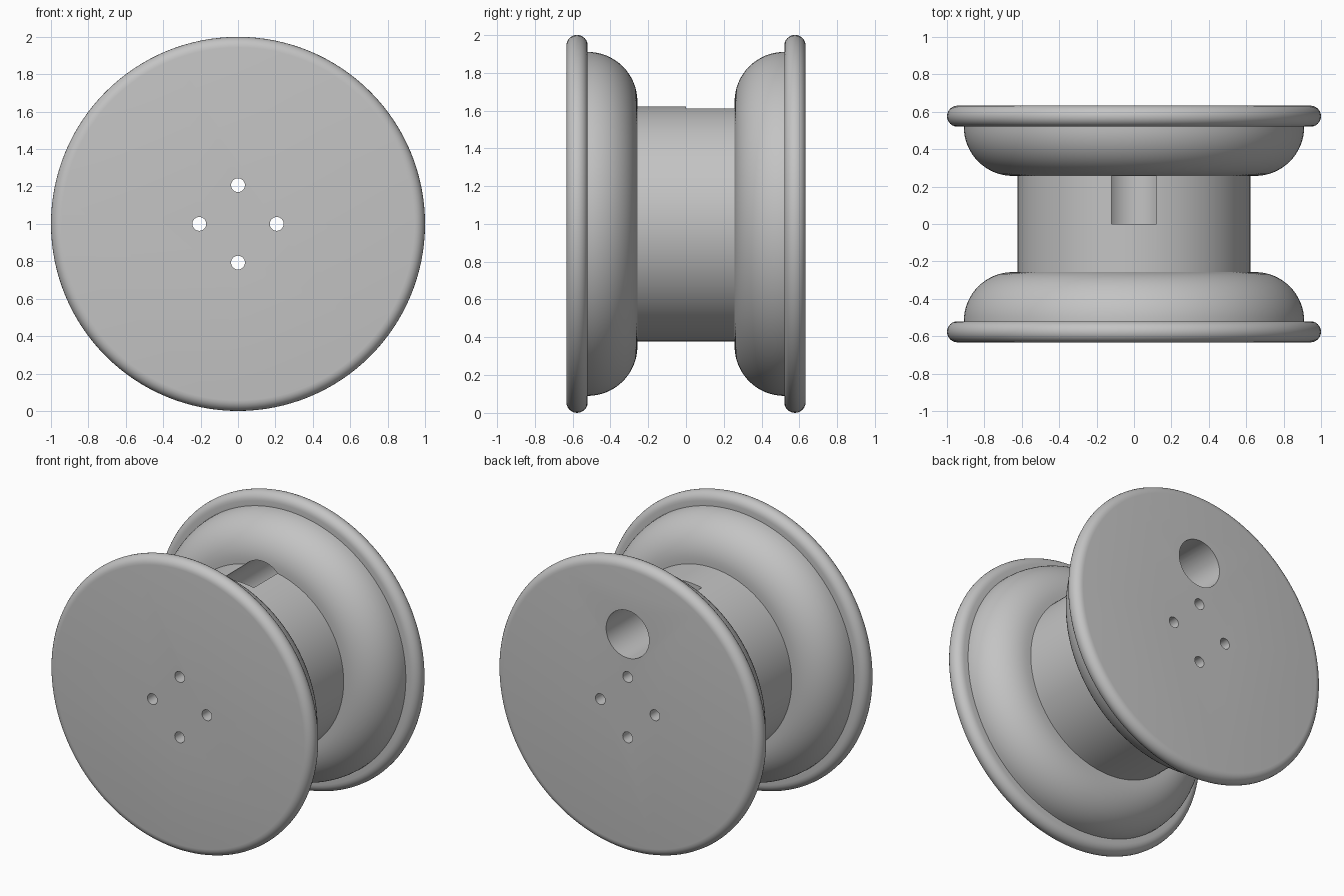
import bpy
import bmesh
from math import sin, cos, pi, radians
from mathutils import Matrix, Vector

cube = bpy.data.objects.get("Cube")
if cube:
    bpy.data.objects.remove(cube, do_unlink=True)

CENTRE_Z = 1.0
HUB_R = 0.622
HALF_DEPTH = 0.633
RIM_INNER = 0.52
BOWL_FACE = 0.257
BOWL_R = 0.91

grey = bpy.data.materials.new("plain grey")
grey.use_nodes = True
colour = (0.55, 0.55, 0.55, 1)
grey.diffuse_color = colour
grey.node_tree.nodes["Principled BSDF"].inputs["Base Color"].default_value = colour


def arc(r, y, radius, start, end, steps):
    """Points (radius from axle, y) along an arc, angles in degrees."""
    angles = [radians(start + (end - start) * i / steps) for i in range(steps + 1)]
    return [(r + radius * cos(a), y + radius * sin(a)) for a in angles]


def finish(name, bm):
    bmesh.ops.recalc_face_normals(bm, faces=bm.faces)
    mesh = bpy.data.meshes.new(name)
    bm.to_mesh(mesh)
    bm.free()
    mesh.materials.append(grey)
    obj = bpy.data.objects.new(name, mesh)
    bpy.context.collection.objects.link(obj)
    return obj


def lathe(name, profile, segments=128):
    """Turn a profile about the axle and cap both ends."""
    bm = bmesh.new()
    verts = [bm.verts.new((0, y, CENTRE_Z + r)) for r, y in profile]
    edges = [bm.edges.new(pair) for pair in zip(verts, verts[1:])]
    bmesh.ops.spin(bm, geom=verts + edges, cent=(0, 0, CENTRE_Z), axis=(0, 1, 0),
                   angle=2 * pi, steps=segments, use_merge=True)
    bmesh.ops.remove_doubles(bm, verts=bm.verts, dist=1e-5)
    bmesh.ops.holes_fill(bm, edges=[e for e in bm.edges if e.is_boundary], sides=0)
    return finish(name, bm)


def drill(name, x, z, radius, y0, y1, segments):
    """A cylinder along y used as a hole cutter."""
    bm = bmesh.new()
    place = Matrix.Translation(Vector((x, (y0 + y1) / 2, z))) @ Matrix.Rotation(pi / 2, 4, 'X')
    bmesh.ops.create_cone(bm, cap_ends=True, segments=segments, radius1=radius,
                          radius2=radius, depth=y1 - y0, matrix=place)
    obj = finish(name, bm)
    obj.hide_render = True
    return obj


# Half profile: rounded rim, bulging bowl, hub; mirrored for the other flange
rim_r = (HALF_DEPTH - RIM_INNER) / 2
rim = arc(1 - rim_r, HALF_DEPTH - rim_r, rim_r, 90, -90, 12)
bowl_curve = RIM_INNER - BOWL_FACE
bowl = arc(BOWL_R - bowl_curve, RIM_INNER, bowl_curve, 0, -90, 16)
half = rim + bowl + [(HUB_R, BOWL_FACE)]
spool = lathe("spool", half + [(r, -y) for r, y in reversed(half)])

# Four bolt holes right through, and a blind hole that breaks out of the hub
cutters = []
for i in range(4):
    a = i * pi / 2
    cutters.append(drill("bolt_hole_cutter", 0.207 * cos(a), CENTRE_Z + 0.207 * sin(a),
                         0.037, -0.8, 0.8, 32))
cutters.append(drill("line_hole_cutter", 0, CENTRE_Z + 0.5, 0.163, 0, 0.8, 64))

bpy.ops.object.select_all(action='DESELECT')
bpy.context.view_layer.objects.active = spool
spool.select_set(True)
for cutter in cutters:
    mod = spool.modifiers.new("hole", 'BOOLEAN')
    mod.operation = 'DIFFERENCE'
    mod.solver = 'EXACT'
    mod.object = cutter
    bpy.ops.object.modifier_apply(modifier=mod.name)
    bpy.data.objects.remove(cutter, do_unlink=True)

bpy.ops.object.shade_smooth_by_angle(angle=radians(30))
